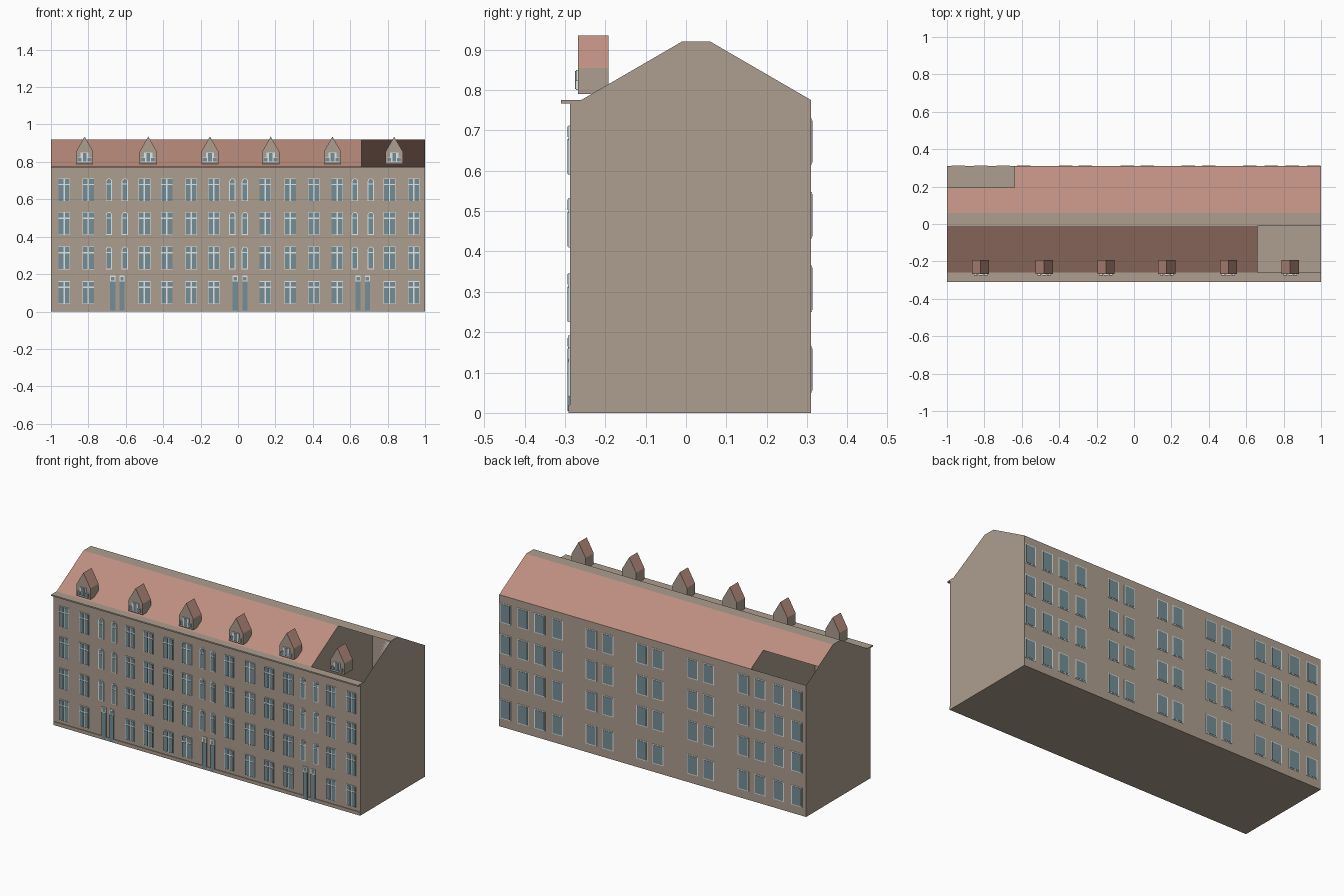
import bpy, bmesh, math

if "Cube" in bpy.data.objects:
    bpy.data.objects.remove(bpy.data.objects["Cube"], do_unlink=True)


def srgb(r, g, b):
    return tuple(((c + 0.055) / 1.055) ** 2.4 for c in (r, g, b)) + (1.0,)


def material(name, color):
    mat = bpy.data.materials.new(name)
    mat.diffuse_color = color
    mat.use_nodes = True
    mat.node_tree.nodes["Principled BSDF"].inputs["Base Color"].default_value = color
    return mat


WALL, ROOF, GLASS, FRAME = range(4)
MATS = [material("wall_plaster", srgb(0.68, 0.62, 0.565)),
        material("roof_tile", srgb(0.74, 0.56, 0.50)),
        material("window_glass", srgb(0.46, 0.56, 0.59)),
        material("white_frame", srgb(0.88, 0.90, 0.90))]


def finish(bm, name, closed=True):
    if closed:
        bmesh.ops.recalc_face_normals(bm, faces=bm.faces)
    mesh = bpy.data.meshes.new(name)
    bm.to_mesh(mesh)
    bm.free()
    for mat in MATS:
        mesh.materials.append(mat)
    obj = bpy.data.objects.new(name, mesh)
    bpy.context.collection.objects.link(obj)


def face(bm, points, mat):
    f = bm.faces.new([bm.verts.new(p) for p in points])
    f.material_index = mat
    return f


def prism(bm, outline, y0, y1, mat):
    """Extrude an (x, z) outline between two depths."""
    a = [bm.verts.new((x, y0, z)) for x, z in outline]
    b = [bm.verts.new((x, y1, z)) for x, z in outline]
    n = len(a)
    faces = [bm.faces.new(a), bm.faces.new(b[::-1])]
    for i in range(n):
        j = (i + 1) % n
        faces.append(bm.faces.new((a[j], a[i], b[i], b[j])))
    for f in faces:
        f.material_index = mat


def rect(x0, x1, z0, z1):
    return [(x0, z0), (x1, z0), (x1, z1), (x0, z1)]


def arch(x0, x1, z0, z1):
    """Rectangle with a round head."""
    r, c = (x1 - x0) / 2, (x0 + x1) / 2
    head = [(c + r * math.cos(math.pi * i / 8), z1 - r + r * math.sin(math.pi * i / 8))
            for i in range(9)]
    return [(x0, z0), (x1, z0)] + head


FRONT, BACK, EAVE, RIDGE = -0.287, 0.31, 0.775, 0.92
ROOF_FOOT, RIDGE_F, RIDGE_B = -0.26, -0.01, 0.06
GAP_FRONT, GAP_BACK, GAP_Y = 0.66, -0.64, 0.195
GAP_Z = EAVE + (RIDGE - EAVE) * (BACK - GAP_Y) / (BACK - RIDGE_B)

# Hollow walls, gables and inner party walls
bm = bmesh.new()
profile = [(FRONT, 0), (BACK, 0), (BACK, EAVE), (RIDGE_B, RIDGE),
           (RIDGE_F, RIDGE), (ROOF_FOOT, EAVE), (FRONT, EAVE)]
for x in (1, GAP_FRONT, GAP_BACK):
    face(bm, [(x, y, z) for y, z in profile], WALL)
face(bm, [(-1, y, z) for y, z in profile[::-1]], WALL)


def strip(bm, a, b, x0, x1, mat):
    """Quad between two (y, z) points, running along x."""
    face(bm, [(x0, *a), (x1, *a), (x1, *b), (x0, *b)], mat)


strip(bm, (FRONT, 0), (FRONT, EAVE), -1, 1, WALL)
strip(bm, (BACK, EAVE), (BACK, 0), -1, 1, WALL)
strip(bm, (BACK, 0), (FRONT, 0), -1, 1, WALL)
finish(bm, "walls", False)

# Roof slopes with the two open bays, and the flat ridge
bm = bmesh.new()
strip(bm, (ROOF_FOOT, EAVE), (RIDGE_F, RIDGE), -1, GAP_FRONT, ROOF)
strip(bm, (RIDGE_F, RIDGE), (RIDGE_B, RIDGE), -1, 1, WALL)
strip(bm, (RIDGE_B, RIDGE), (GAP_Y, GAP_Z), -1, 1, ROOF)
strip(bm, (GAP_Y, GAP_Z), (BACK, EAVE), GAP_BACK, 1, ROOF)
finish(bm, "roof", False)

# Eaves cornice and plinth
bm = bmesh.new()
prism(bm, rect(-1, 1, 0.767, EAVE), -0.31, ROOF_FOOT, WALL)
finish(bm, "cornice")
bm = bmesh.new()
prism(bm, rect(-1, 1, 0, 0.02), -0.291, FRONT, WALL)
finish(bm, "plinth")

ROWS = [0.04, 0.225, 0.41, 0.59]

# Front casement windows
bm = bmesh.new()
for x in (-0.93, -0.80, -0.50, -0.38, -0.25, -0.13, 0.145, 0.28, 0.405, 0.53, 0.81, 0.94):
    for z in ROWS:
        prism(bm, rect(x - 0.031, x + 0.031, z, z + 0.122), -0.291, FRONT, FRAME)
        for side in (-1, 1):
            x0, x1 = sorted((x + side * 0.004, x + side * 0.029))
            for z0, z1 in ((0.002, 0.086), (0.093, 0.119)):
                prism(bm, rect(x0, x1, z + z0, z + z1), -0.293, -0.291, GLASS)
finish(bm, "front_windows")

# Narrow arched stair windows
bm = bmesh.new()
for x in (-0.69, -0.605, -0.03, 0.037, 0.625, 0.71):
    for z in ROWS[1:]:
        prism(bm, arch(x - 0.017, x + 0.017, z, z + 0.122), -0.291, FRONT, FRAME)
        prism(bm, rect(x - 0.012, x + 0.012, z + 0.004, z + 0.088), -0.293, -0.291, GLASS)
        prism(bm, arch(x - 0.012, x + 0.012, z + 0.094, z + 0.118), -0.293, -0.291, GLASS)
finish(bm, "arched_windows")

# Entrance doors with a small light above
bm = bmesh.new()
for x in (-0.67, -0.62, -0.015, 0.037, 0.642, 0.692):
    prism(bm, rect(x - 0.014, x + 0.014, 0.005, 0.16), -0.293, FRONT, GLASS)
    prism(bm, rect(x - 0.014, x + 0.014, 0.16, 0.192), -0.292, FRONT, FRAME)
    prism(bm, rect(x - 0.009, x + 0.009, 0.165, 0.185), -0.293, -0.292, GLASS)
finish(bm, "front_doors")

# Rear windows
bm = bmesh.new()
for x in (0.96, 0.845, 0.735, 0.62, 0.40, 0.29, 0.07, -0.035,
          -0.26, -0.365, -0.59, -0.70, -0.82, -0.94):
    for z in (0.05, 0.25, 0.432, 0.615):
        prism(bm, rect(x - 0.036, x + 0.036, z, z + 0.115), BACK, 0.312, FRAME)
        prism(bm, rect(x - 0.030, x + 0.030, z + 0.005, z + 0.11), 0.312, 0.3135, GLASS)
finish(bm, "rear_windows")

# Dormers: gabled box, tiled slopes and a three-light window
bm = bmesh.new()
W, Y0, Y1, LOW, SHOULDER, PEAK = 0.046, -0.268, -0.192, 0.79, 0.855, 0.935
for x in (-0.82, -0.48, -0.15, 0.175, 0.505, 0.835):
    prism(bm, [(x - W, LOW), (x + W, LOW), (x + W, SHOULDER),
               (x, PEAK), (x - W, SHOULDER)], Y0, Y1, WALL)
    prism(bm, rect(x - 0.036, x + 0.036, 0.80, 0.824), -0.273, Y0, FRAME)
    prism(bm, rect(x - 0.022, x + 0.022, 0.824, 0.85), -0.273, Y0, FRAME)
    for dx, top in ((-0.026, 0.822), (0, 0.847), (0.026, 0.822)):
        prism(bm, rect(x + dx - 0.010, x + dx + 0.010, 0.802, top), -0.275, -0.273, GLASS)
bm.normal_update()
bmesh.ops.recalc_face_normals(bm, faces=bm.faces)
for f in bm.faces:
    if f.normal.z > 0.2 and f.calc_center_median().z > 0.88:
        f.material_index = ROOF
finish(bm, "dormers")
